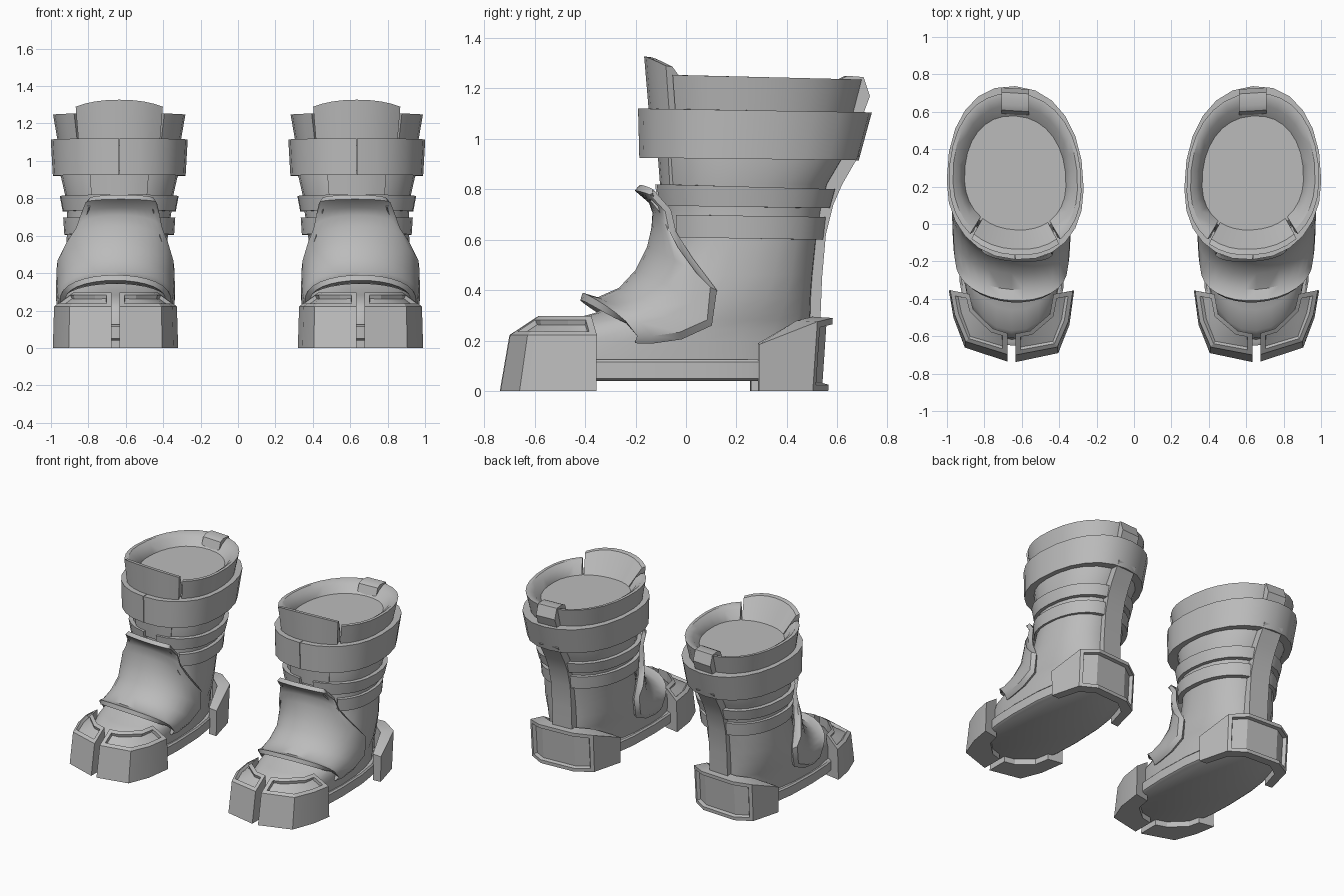
import bpy, bmesh, math
from mathutils import Vector

cube = bpy.data.objects.get("Cube")
if cube:
    bpy.data.objects.remove(cube, do_unlink=True)

grey = bpy.data.materials.new("plain grey")
grey.use_nodes = True
COLOUR = (0.5, 0.5, 0.5, 1)
grey.diffuse_color = COLOUR
grey.node_tree.nodes["Principled BSDF"].inputs["Base Color"].default_value = COLOUR

FOOT_X, SHAFT_X = 0.655, 0.635
SKEW = 0.06  # the inner half of each boot sits a little further forward
SIDES = 24


def finish(name, bm, cx, solid=0, angle=32):
    """Turn a bmesh into a mirrored pair of parts."""
    if not solid:
        bmesh.ops.recalc_face_normals(bm, faces=bm.faces)
    for v in bm.verts:
        v.co.y += SKEW * v.co.x
        v.co.x += cx
    me = bpy.data.meshes.new(name)
    bm.to_mesh(me)
    bm.free()
    me.materials.append(grey)
    ob = bpy.data.objects.new(name, me)
    bpy.context.collection.objects.link(ob)
    bpy.ops.object.select_all(action='DESELECT')
    ob.select_set(True)
    bpy.context.view_layer.objects.active = ob
    if solid:
        m = ob.modifiers.new("thickness", 'SOLIDIFY')
        m.thickness, m.offset = solid, -1
        bpy.ops.object.modifier_apply(modifier=m.name)
    m = ob.modifiers.new("pair", 'MIRROR')
    m.use_mirror_merge = False
    bpy.ops.object.shade_smooth_by_angle(angle=math.radians(angle))


def loft(bm, rows, closed_ring=False):
    """Skin rows of points with quads; closed rings get end caps."""
    vs = [[bm.verts.new(p) for p in r] for r in rows]
    m = len(vs[0])
    for a, b in zip(vs, vs[1:]):
        for j in range(m if closed_ring else m - 1):
            k = (j + 1) % m
            bm.faces.new((a[j], a[k], b[k], b[j]))
    if closed_ring:
        bm.faces.new(vs[0])
        bm.faces.new(vs[-1])


def egg(a, w, yf, yb, zf, zb, n=2.2):
    """Point on an egg-shaped tilted ring; angle 0 is the front."""
    s, c = math.sin(a), math.cos(a)
    cy = yf + 0.43 * (yb - yf)
    x = w * math.copysign(abs(s) ** (2 / n), s)
    k = abs(c) ** (2 / n)
    y = cy - (cy - yf) * k if c > 0 else cy + (yb - cy) * k
    return Vector((x, y, zf + (zb - zf) * (y - yf) / (yb - yf)))


def stack(name, rings, cx, n=2.2):
    """Closed solid from stacked egg rings (w, front, back, z, x shift)."""
    bm = bmesh.new()
    loft(bm, [[egg(2 * math.pi * i / SIDES, w, yf, yb, z, z, n) + Vector((dx, 0, 0))
               for i in range(SIDES)] for w, yf, yb, z, dx in rings], True)
    finish(name, bm, cx, angle=40)


def band(name, section, start, end, steps=SIDES):
    """Closed section swept round the shaft from start to end degrees."""
    bm = bmesh.new()
    loft(bm, [[egg(math.radians(start + (end - start) * i / steps), *s) for s in section]
              for i in range(steps + 1)], True)
    finish(name, bm, SHAFT_X)


def wall(name, rows, rule, margin, depth):
    """Four-point sections joined to a wall, with one inset panel."""
    bm = bmesh.new()
    loft(bm, rows, True)
    bmesh.ops.recalc_face_normals(bm, faces=bm.faces)
    panel = [f for f in bm.faces if rule(f.normal)]
    bmesh.ops.inset_region(bm, faces=panel, thickness=margin, use_even_offset=True)
    bmesh.ops.inset_region(bm, faces=panel, thickness=0.006, depth=-depth)
    finish(name, bm, FOOT_X, angle=25)


def strap(name, path, half, thick):
    """Flat strip following a (y, z) path in the centre plane."""
    bm = bmesh.new()
    rows = []
    for i, (y, z) in enumerate(path):
        a, b = path[max(i - 1, 0)], path[min(i + 1, len(path) - 1)]
        t = Vector((b[0] - a[0], b[1] - a[1])).normalized()
        iy, iz = y + t.y * thick, z - t.x * thick
        rows.append([(-half, y, z), (half, y, z), (half, iy, iz), (-half, iy, iz)])
    loft(bm, rows, True)
    finish(name, bm, SHAFT_X)


# Foot and shaft in one skin, closed by the flat disc inside the opening
stack("boot_body", [
    (.265, -.62, .50, .10, 0), (.272, -.61, .50, .20, 0), (.274, -.57, .50, .245, 0),
    (.274, -.46, .50, .283, 0), (.274, -.36, .50, .31, 0), (.272, -.24, .50, .37, 0),
    (.272, -.13, .505, .46, 0), (.27, -.09, .52, .60, -.01), (.278, -.085, .54, .72, -.02),
    (.29, -.09, .565, .82, -.02), (.315, -.10, .63, .93, -.02),
    (.30, -.08, .62, 1.10, -.02), (.285, -.05, .59, 1.17, -.02)], FOOT_X)

# Sole
stack("sole", [(.27, -.63, .50, .04, 0), (.285, -.65, .52, .05, 0),
               (.285, -.65, .52, .115, 0), (.275, -.63, .51, .125, 0)], FOOT_X, 2.6)

# Thick collar with a fine front seam
band("collar", [(.355, -.185, .685, .925, .915), (.366, -.19, .737, 1.12, 1.105),
                (.31, -.10, .65, 1.12, 1.105), (.29, -.08, .60, .93, .92)], .2, 359.8)

# Flared rim, open at the front
band("rim", [(.325, -.13, .66, 1.08, 1.08), (.354, -.15, .70, 1.255, 1.235),
             (.333, -.12, .68, 1.255, 1.235), (.303, -.08, .635, 1.232, 1.215),
             (.27, -.03, .575, 1.168, 1.168), (.27, -.03, .575, 1.08, 1.08)], 41, 319)

# Raised tongue filling the rim opening
band("tongue", [(.335, -.145, .66, 1.08, 1.08), (.362, -.166, .70, 1.327, .88),
                (.345, -.135, .68, 1.323, .88), (.27, -.03, .575, 1.168, 1.168),
                (.27, -.03, .575, 1.08, 1.08)], -38, 38, steps=8)
band("lower_tongue", [(.30, -.10, .58, .78, .78), (.327, -.113, .63, .95, .95),
                      (.30, -.08, .6, .95, .95), (.28, -.07, .56, .78, .78)],
     -27, 27, steps=6)

# Ankle bands
band("upper_ankle_band", [(.303, -.11, .575, .735, .725), (.318, -.122, .596, .82, .80),
                          (.27, -.07, .53, .82, .80), (.26, -.06, .50, .735, .725)], 8, 352)
band("lower_ankle_band", [(.294, -.11, .548, .61, .60), (.30, -.115, .558, .70, .69),
                          (.25, -.06, .50, .70, .69), (.24, -.05, .48, .61, .60)], 40, 320)

# Back strip and pull tab
strap("back_strip", [(.525, .2), (.535, .45), (.55, .62), (.58, .74), (.615, .82),
                     (.69, .95)], .075, -.06)
strap("pull_tab", [(.575, 1.15), (.605, 1.235), (.635, 1.25), (.70, 1.245), (.725, 1.17),
                   (.695, 1.09)], .073, .05)

# Instep plate: rows of (half width, side y, side z, centre y, centre z, x shift)
plate = [(.30, -.22, .19, -.41, .39, 0), (.31, -.155, .188, -.35, .372, 0),
         (.316, -.035, .205, -.265, .41, 0), (.318, .085, .26, -.20, .48, 0),
         (.316, .105, .40, -.155, .57, 0), (.275, .01, .53, -.135, .65, -.01),
         (.235, -.05, .63, -.13, .71, -.02), (.215, -.07, .72, -.145, .75, -.025),
         (.193, -.14, .80, -.20, .795, -.03)]
hub = Vector((-.13, .5))
bm = bmesh.new()
rows = []
for w, ys, zs, yc, zc, dx in plate:
    # the side edge is chamfered: its rim turns in behind the main surface
    rim = Vector((ys, zs))
    edge = rim - (rim - hub).normalized() * .03
    row = [(dx - w + .022, ys, zs)]
    for i in range(17):
        a = math.pi * (i / 16 - .5)
        k = max(math.cos(a), 0)
        row.append((w * math.sin(a) + dx, edge.x + (yc - edge.x) * k ** .9,
                    edge.y + (zc - edge.y) * k ** .65))
    rows.append(row + [(dx + w - .022, ys, zs)])
loft(bm, rows)
bm.normal_update()
if sum(f.normal.y for f in bm.faces) > 0:
    bmesh.ops.reverse_faces(bm, faces=bm.faces)
finish("instep_plate", bm, FOOT_X, solid=.03, angle=40)

# Split toe guard with a sunken panel on each sloped top
outer = [(.022, -.737), (.25, -.675), (.31, -.52), (.335, -.355)]
inner = [(.022, -.585), (.10, -.565), (.205, -.47), (.225, -.375)]
for side, label in ((1, "outer"), (-1, "inner")):
    rows = []
    for (ox, oy), (ix, iy) in zip(outer, inner):
        if oy == outer[-1][1]:  # the rear ends stay square to the foot
            oy, iy = oy - side * SKEW * ox, iy - side * SKEW * ix
        top_y = -.355 + (oy + .355) * .9
        rows.append([(side * ox, oy, 0), (side * max(ox * .98, .022), top_y, .222),
                     (side * ix, iy, .297), (side * ix, iy, 0)])
    wall("toe_guard_" + label, rows, lambda n: n.z > .5, .026, .02)

# Heel guard with a framed back panel
heel = [(.30, .272, .185, 0), (.243, .488, .275, .06), (.13, .556, .29, .06)]
heel += [(-x, y, z, t) for x, y, z, t in reversed(heel)]
rows = [[(x, y, 0), (x * 1.01, y + t * .3, z), (x * .8, y - t, z + .005), (x * .8, y - t, 0)]
        for x, y, z, t in heel]
wall("heel_guard", rows, lambda n: n.y > .75 and abs(n.z) < .5, .025, .025)
